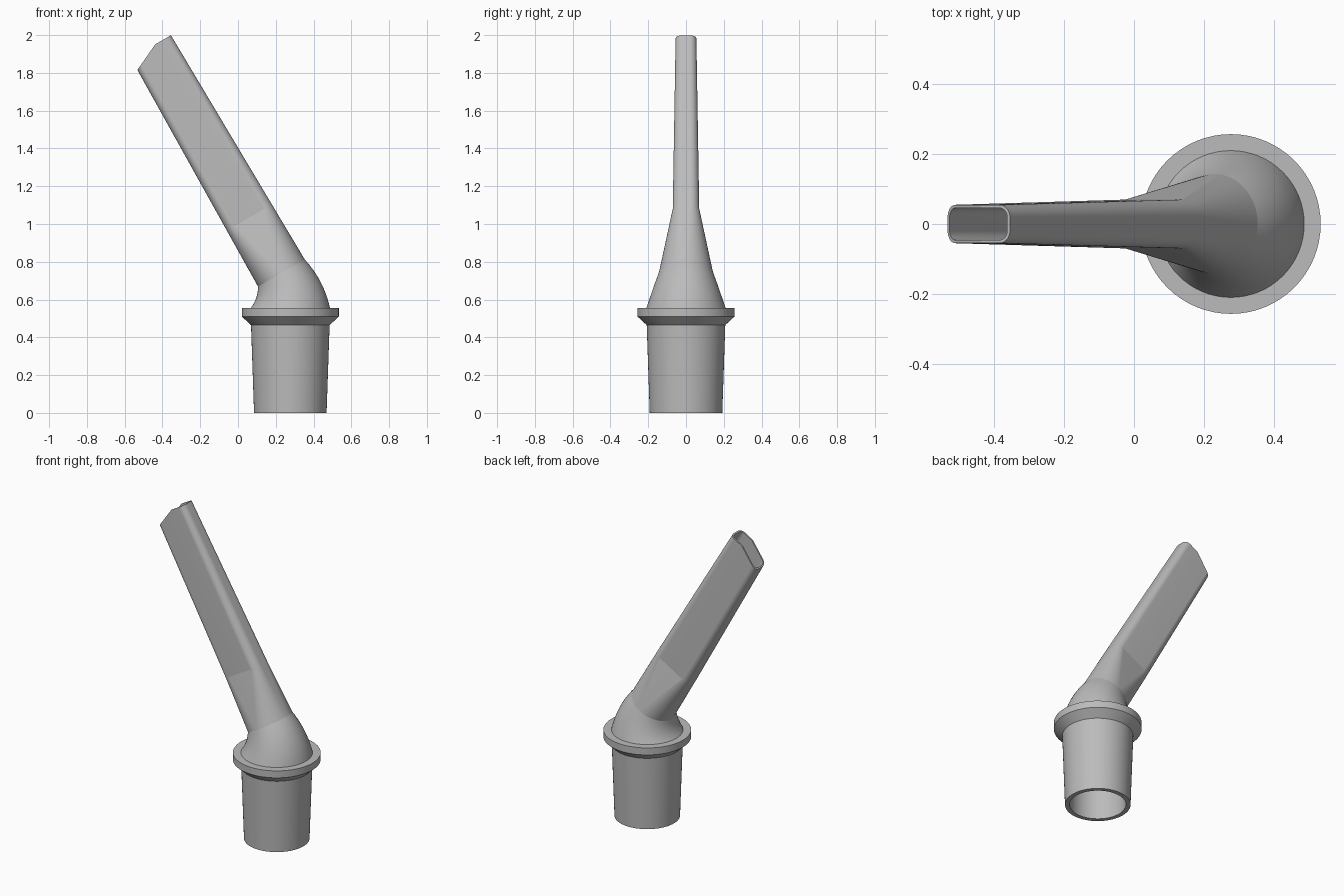
import bpy, bmesh
from math import sin, cos, pi, radians
from mathutils import Vector

if "Cube" in bpy.data.objects:
    bpy.data.objects.remove(bpy.data.objects["Cube"])

SEG = 64
CX = 0.277                       # socket axis
TILT = radians(30)               # lean of the flat tube
SEAM = Vector((0.23, 0, 0.74))   # where elbow meets tube
KINK = 0.027                     # where the slanted tip cut begins

grey = bpy.data.materials.new("plain grey")
grey.use_nodes = True
grey.diffuse_color = (0.5, 0.5, 0.5, 1)
grey.node_tree.nodes["Principled BSDF"].inputs["Base Color"].default_value = (0.5, 0.5, 0.5, 1)


def loft(name, rings, angle):
    """Skin a list of equal-length rings into one shell."""
    bm = bmesh.new()
    loops = [[bm.verts.new(p) for p in ring] for ring in rings]
    for a, b in zip(loops, loops[1:]):
        for j in range(len(a)):
            k = (j + 1) % len(a)
            bm.faces.new((a[j], a[k], b[k], b[j]))
    bmesh.ops.remove_doubles(bm, verts=bm.verts[:], dist=1e-5)
    mesh = bpy.data.meshes.new(name)
    bm.to_mesh(mesh)
    bm.free()
    mesh.materials.append(grey)
    obj = bpy.data.objects.new(name, mesh)
    bpy.context.collection.objects.link(obj)
    bpy.ops.object.select_all(action='DESELECT')
    obj.select_set(True)
    bpy.context.view_layer.objects.active = obj
    bpy.ops.object.shade_smooth_by_angle(angle=radians(angle))
    return obj


def circle(centre, radius, tilt=0.0):
    across = Vector((cos(tilt), 0, sin(tilt)))
    return [centre + across * (radius * cos(2 * pi * i / SEG))
            + Vector((0, radius * sin(2 * pi * i / SEG), 0)) for i in range(SEG)]


# Tapered hollow socket with its collar
profile = [(0.165, 0.555), (0.165, 0), (0.192, 0), (0.208, 0.465),
           (0.257, 0.51), (0.257, 0.555), (0.2, 0.555)]
loft("socket_and_collar", [circle(Vector((CX, 0, z)), r) for r, z in profile], 30)


# Elbow: circles that shrink and tilt along a curved path
def elbow_ring(s, r0, r1):
    p0, p1 = Vector((CX, 0, 0.555)), Vector((CX, 0, 0.653))
    centre = p0 * (1 - s) ** 2 + p1 * (2 * s * (1 - s)) + SEAM * s * s
    return circle(centre, r0 + (r1 - r0) * s, TILT * s)


steps = [i / 12 for i in range(13)]
loft("elbow", [elbow_ring(s, 0.165, 0.127) for s in reversed(steps)]
     + [elbow_ring(s, 0.21, 0.143) for s in steps], 30)


# Flat tube: circle blending into a rounded rectangle, open at the tip
def tube_ring(t, half_w, half_d, r, tip=False):
    flat_w, flat_d = half_w - r, half_d - r
    kink = max(-flat_w, min(flat_w, KINK))
    outline = []
    for q, (sx, sy) in enumerate([(1, 1), (-1, 1), (-1, -1), (1, -1)]):
        for i in range(17):
            a = (q + i / 16) * pi / 2
            outline.append((sx * flat_w + r * cos(a), sy * flat_d + r * sin(a)))
        if q % 2 == 0 and sy > 0:
            outline.append((kink, half_d))
        elif q == 2:
            outline.append((kink, -half_d))
    axis = Vector((-sin(TILT), 0, cos(TILT)))
    across = Vector((cos(TILT), 0, sin(TILT)))
    ring = []
    for n, y in outline:
        drop = 0.07 * max(0, KINK - n) / 0.15 if tip else 0
        ring.append(SEAM + axis * (t - drop) + across * n + Vector((0, y, 0)))
    return ring


loft("flat_tube", [
    tube_ring(0, 0.143, 0.143, 0.143),
    tube_ring(0.34, 0.138, 0.07, 0.047),
    tube_ring(1.383, 0.123, 0.055, 0.035, True),
    tube_ring(1.383, 0.114, 0.046, 0.027, True),
    tube_ring(0.34, 0.125, 0.057, 0.036),
    tube_ring(0, 0.127, 0.127, 0.127)], 10)
